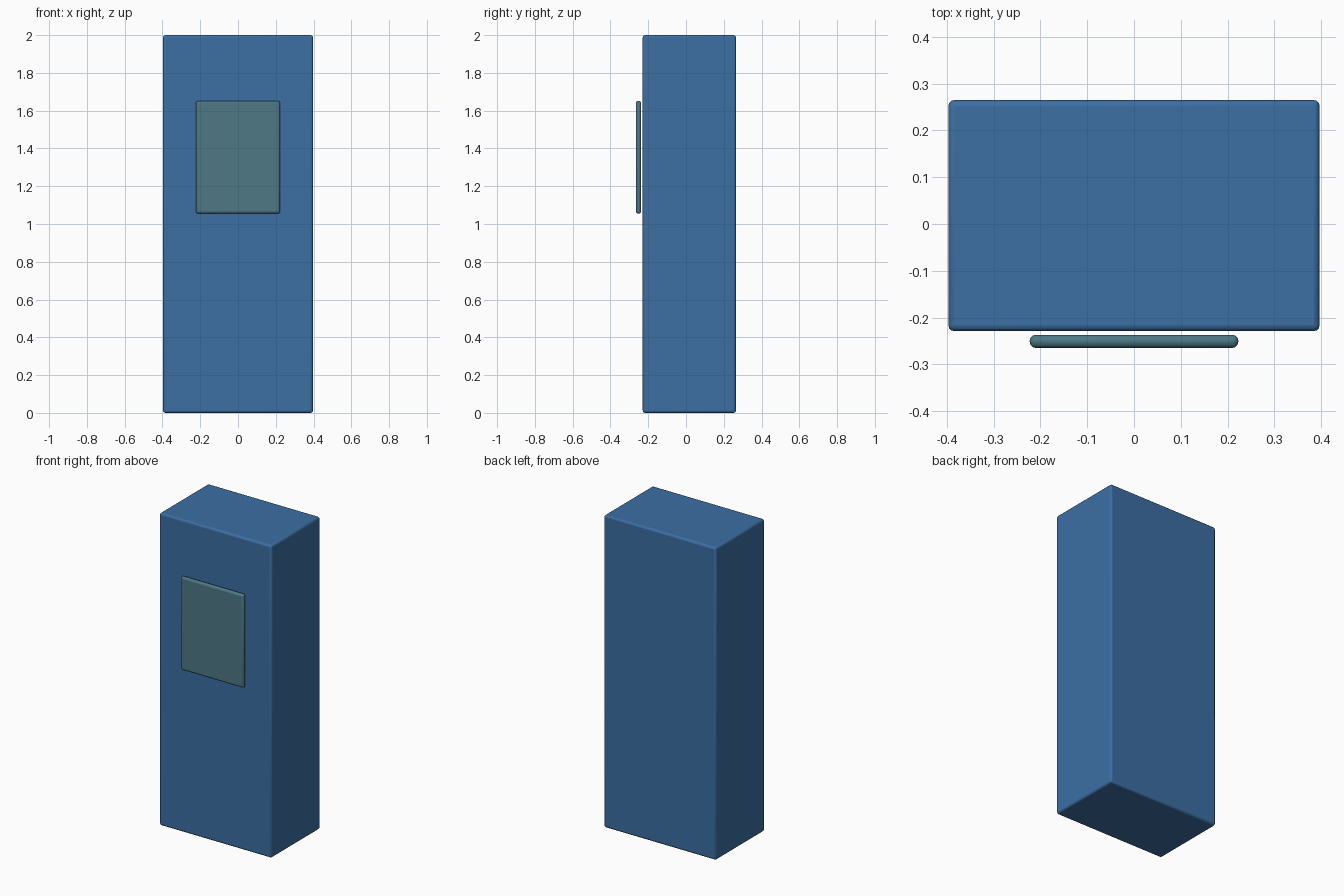
import bpy

if "Cube" in bpy.data.objects:
    bpy.data.objects.remove(bpy.data.objects["Cube"])


def material(name, color):
    mat = bpy.data.materials.new(name)
    mat.diffuse_color = (*color, 1)
    mat.use_nodes = True
    mat.node_tree.nodes["Principled BSDF"].inputs["Base Color"].default_value = mat.diffuse_color
    return mat


def rounded_box(name, lo, hi, bevel, mat):
    """Box between two corners with softly rounded edges."""
    center = [(a + b) / 2 for a, b in zip(lo, hi)]
    bpy.ops.mesh.primitive_cube_add(size=1, location=center)
    obj = bpy.context.object
    obj.name = name
    obj.scale = [b - a for a, b in zip(lo, hi)]
    bpy.ops.object.transform_apply(location=False, rotation=False, scale=True)
    obj.data.materials.append(mat)
    bpy.ops.object.shade_smooth_by_angle()
    mod = obj.modifiers.new("rounded_edges", "BEVEL")
    mod.width = bevel
    mod.segments = 3
    bpy.ops.object.modifier_apply(modifier=mod.name)
    bpy.ops.object.shade_smooth_by_angle()
    return obj


blue = material("blue_paint", (0.045, 0.156, 0.366))
teal = material("teal_glass", (0.074, 0.188, 0.235))

# Tall cabinet
rounded_box("cabinet", (-0.397, -0.229, 0), (0.397, 0.265, 2), 0.0125, blue)

# Thin panel floating just in front of the cabinet
rounded_box("front_panel", (-0.223, -0.265, 1.055), (0.223, -0.237, 1.652), 0.0125, teal)
